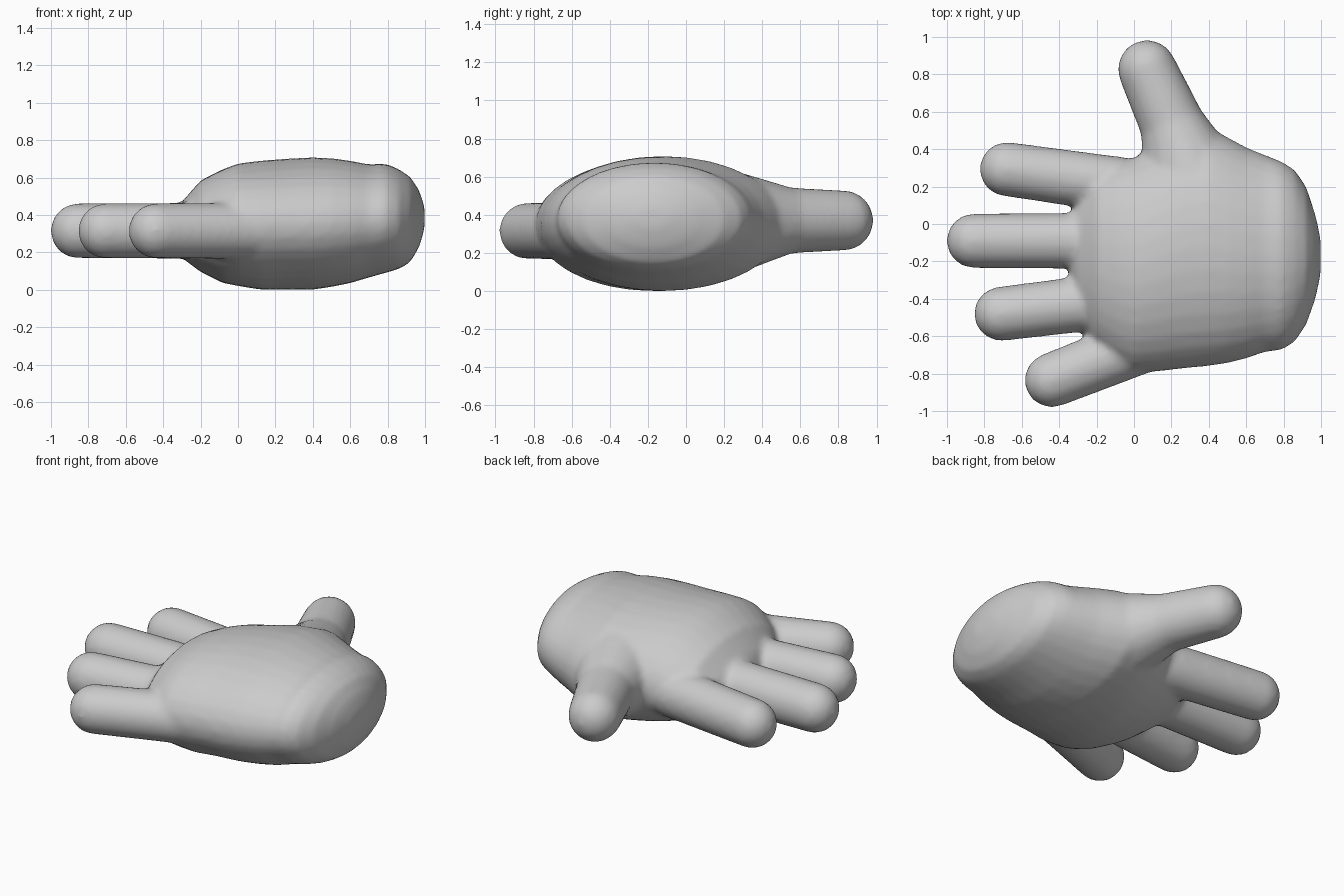
import bpy, bmesh, math
from mathutils import Matrix

if "Cube" in bpy.data.objects:
    bpy.data.objects.remove(bpy.data.objects["Cube"])

hand = bmesh.new()


def add_palm(sections, n=32):
    """Loft elliptical rings given as (x, y_min, y_max, z_min, z_max)."""
    rings = []
    for x, y0, y1, z0, z1 in sections:
        ring = []
        for i in range(n):
            a = 2 * math.pi * i / n
            y = (y0 + y1) / 2 + (y1 - y0) / 2 * math.cos(a)
            z = (z0 + z1) / 2 + (z1 - z0) / 2 * math.sin(a)
            ring.append(hand.verts.new((x, y, z)))
        rings.append(ring)
    for a, b in zip(rings, rings[1:]):
        for i in range(n):
            j = (i + 1) % n
            hand.faces.new((a[i], a[j], b[j], b[i]))
    hand.faces.new(rings[0][::-1])
    hand.faces.new(rings[-1])


def add_digit(balls):
    """Tapered capsules: convex hull round each pair of balls (x, y, z, radius)."""
    for pair in zip(balls, balls[1:]):
        bm = bmesh.new()
        for x, y, z, r in pair:
            bmesh.ops.create_uvsphere(bm, u_segments=16, v_segments=10, radius=r,
                                      matrix=Matrix.Translation((x, y, z)))
        res = bmesh.ops.convex_hull(bm, input=bm.verts[:])
        inside = {v for v in res["geom_interior"] if isinstance(v, bmesh.types.BMVert)}
        bmesh.ops.delete(bm, geom=list(inside), context='VERTS')
        me = bpy.data.meshes.new("digit_part")
        bm.to_mesh(me)
        bm.free()
        hand.from_mesh(me)
        bpy.data.meshes.remove(me)


# Palm and rounded wrist
add_palm([
    (-0.34, -0.30, 0.02, 0.24, 0.40),
    (-0.30, -0.50, 0.14, 0.17, 0.47),
    (-0.20, -0.66, 0.28, 0.095, 0.585),
    (-0.08, -0.76, 0.335, 0.035, 0.645),
    (0.00, -0.795, 0.355, 0.02, 0.675),
    (0.12, -0.79, 0.42, 0.0, 0.69),
    (0.25, -0.775, 0.50, 0.0, 0.70),
    (0.40, -0.76, 0.52, 0.0, 0.708),
    (0.50, -0.745, 0.465, 0.015, 0.703),
    (0.60, -0.72, 0.41, 0.035, 0.69),
    (0.70, -0.685, 0.37, 0.065, 0.67),
    (0.79, -0.675, 0.335, 0.09, 0.675),
    (0.86, -0.63, 0.29, 0.11, 0.645),
    (0.92, -0.54, 0.20, 0.145, 0.605),
    (0.97, -0.40, 0.05, 0.23, 0.53),
    (0.998, -0.27, -0.08, 0.33, 0.44),
])

# Fingers: tip (x, y) and root (x, y)
R, FZ = 0.147, 0.315
for tip, root in [((-0.68, 0.293), (-0.05, 0.205)),
                  ((-0.857, -0.09), (-0.05, -0.09)),
                  ((-0.71, -0.48), (-0.05, -0.40)),
                  ((-0.44, -0.835), (0.05, -0.645))]:
    add_digit([(*tip, FZ, R), (*root, FZ, R + 0.005)])

# Thumb, widening into the palm
add_digit([(0.07, 0.828, 0.37, 0.158),
           (0.21, 0.52, 0.37, 0.175),
           (0.32, 0.22, 0.36, 0.27)])

bmesh.ops.recalc_face_normals(hand, faces=hand.faces[:])
mesh = bpy.data.meshes.new("hand")
hand.to_mesh(mesh)
hand.free()
obj = bpy.data.objects.new("hand", mesh)
bpy.context.collection.objects.link(obj)

# Fuse the parts into one skin and soften the joins
fuse = obj.modifiers.new("fuse", 'REMESH')
fuse.mode = 'VOXEL'
fuse.voxel_size = 0.02
fuse.use_smooth_shade = True
soft = obj.modifiers.new("soften", 'SMOOTH')
soft.factor = 0.5
soft.iterations = 8
